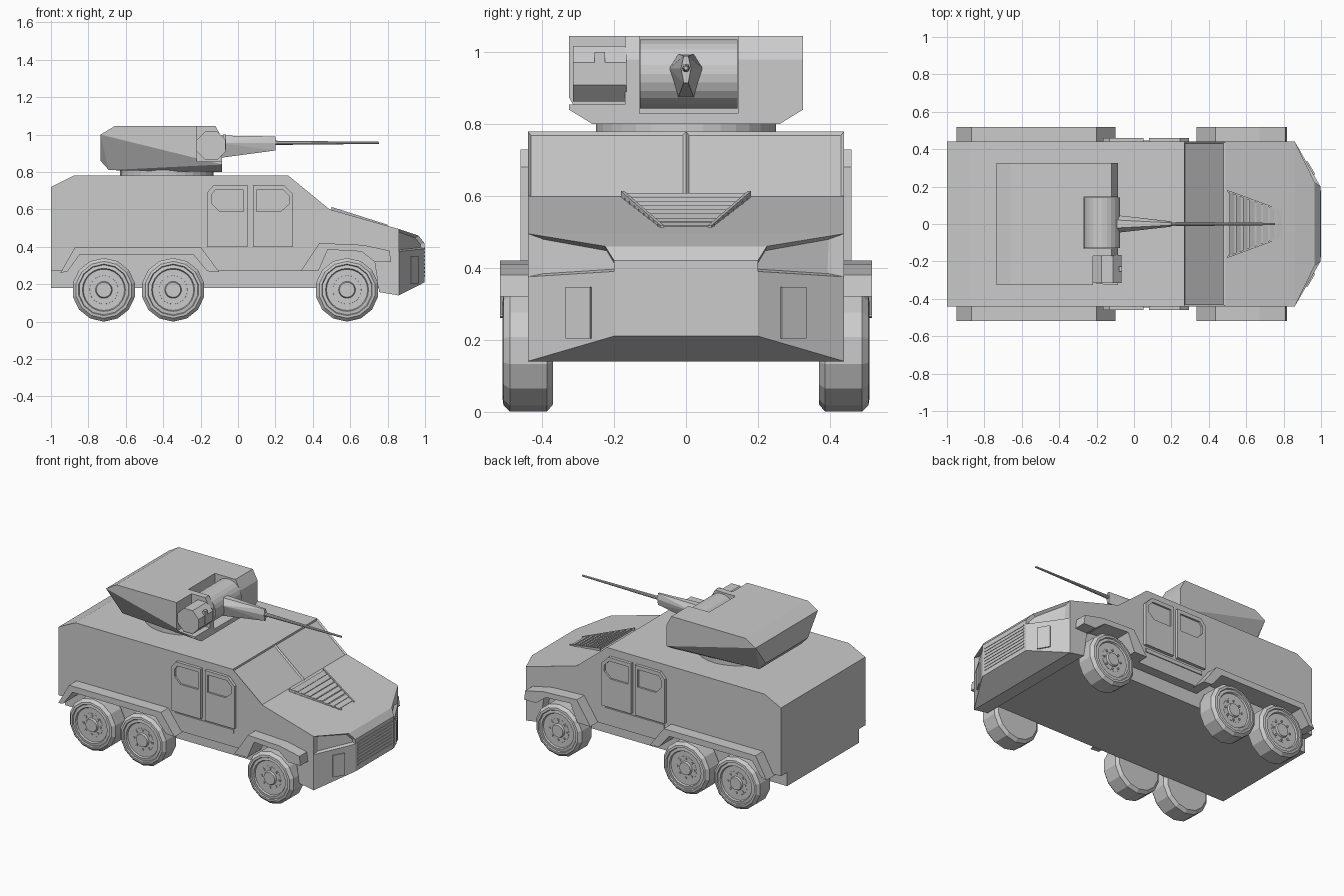
import bpy, bmesh
from math import pi, sin, cos, atan2
from mathutils import Vector

if "Cube" in bpy.data.objects:
    bpy.data.objects.remove(bpy.data.objects["Cube"])


def finish(name, bm):
    bmesh.ops.recalc_face_normals(bm, faces=bm.faces[:])
    me = bpy.data.meshes.new(name)
    bm.to_mesh(me)
    bm.free()
    ob = bpy.data.objects.new(name, me)
    bpy.context.collection.objects.link(ob)
    return ob


def mesh(verts, faces):
    bm = bmesh.new()
    vs = [bm.verts.new(v) for v in verts]
    for f in faces:
        bm.faces.new([vs[i] for i in f])
    bmesh.ops.recalc_face_normals(bm, faces=bm.faces[:])
    return bm


def prism_bm(profile, y0, y1):
    n = len(profile)
    verts = [(x, y, z) for y in (y0, y1) for x, z in profile]
    faces = [range(n), range(n, 2 * n)]
    faces += [(i, (i + 1) % n, n + (i + 1) % n, n + i) for i in range(n)]
    return mesh(verts, faces)


def prism(name, profile, y0, y1):
    return finish(name, prism_bm(profile, y0, y1))


def hull(name, pts):
    bm = bmesh.new()
    for p in pts:
        bm.verts.new(p)
    bmesh.ops.convex_hull(bm, input=bm.verts[:])
    return finish(name, bm)


def box(name, x0, x1, y0, y1, z0, z1):
    return prism(name, [(x0, z0), (x1, z0), (x1, z1), (x0, z1)], y0, y1)


def circle(cx, cz, r, n, a0=0.0):
    return [(cx + r * cos(a0 + 2 * pi * i / n), cz + r * sin(a0 + 2 * pi * i / n)) for i in range(n)]


def lathe(name, cx, cz, profile, n, s):
    # revolve (radius, y) points around a cross-vehicle axle
    verts = [(x, s * y, z) for r, y in profile for x, z in circle(cx, cz, r, n, -pi / 2)]
    faces = [(k * n + i, k * n + (i + 1) % n, (k + 1) * n + (i + 1) % n, (k + 1) * n + i)
             for k in range(len(profile) - 1) for i in range(n)]
    m = len(profile) - 1
    faces += [range(n), range(m * n, m * n + n)]
    return finish(name, mesh(verts, faces))


def cut(ob, cutter):
    cutter.hide_render = True
    cutter.hide_set(True)
    mod = ob.modifiers.new("cut", 'BOOLEAN')
    mod.operation = 'DIFFERENCE'
    mod.solver = 'EXACT'
    mod.object = cutter


# Hull with wheel arches and a two-pane windscreen
rear_arch = [(-.91, .27), (-.845, .36), (-.24, .36), (-.165, .27)]
front_arch = [(.43, .27), (.48, .385), (.66, .375), (.73, .32)]
bm = prism_bm([(-1, .27)] + rear_arch + front_arch +
              [(.755, .158), (.86, .14), (.86, .495), (.49, .60), (.27, .78), (-.88, .78), (-1, .72)],
              -.44, .44)
bmesh.ops.bisect_plane(bm, geom=bm.verts[:] + bm.edges[:] + bm.faces[:],
                       plane_co=(0, 0, 0), plane_no=(0, 1, 0))
bm.normal_update()
panes = [f for f in bm.faces if f.normal.x > .4 and f.normal.z > .5]
bmesh.ops.inset_individual(bm, faces=panes, thickness=.012, depth=-.008)
finish("hull", bm)
prism("lower_hull", [(-1, .18), (.78, .18), (.78, .5), (-1, .5)], -.375, .375)

# Tapered nose with recessed upper headlights
half = [(.86, .44, .495), (.965, .225, .46), (.997, .2, .42), (.997, .2, .21),
        (.86, .44, .14), (.86, .44, .375), (.997, .2, .39)]
verts = half + [(x, -y, z) for x, y, z in half]
faces = [(0, 1, 8, 7), (1, 2, 9, 8), (2, 6, 3, 10, 13, 9), (3, 4, 11, 10), (0, 5, 4, 11, 12, 7)]
for o in (0, 7):
    faces += [(o, o + 1, o + 2, o + 6, o + 5), (o + 5, o + 6, o + 3, o + 4)]
bm = mesh(verts, faces)
bm.faces.ensure_lookup_table()
bmesh.ops.inset_individual(bm, faces=[bm.faces[5], bm.faces[7]], thickness=.012, depth=-.02)
finish("nose", bm)

# Grille bars and lower lamps
for i in range(8):
    z = .24 + i * .021
    box("grille_bar", .99, 1.0, -.18, .18, z, z + .009)
for s in (-1, 1):
    lamp = box("lower_lamp", -.006, .006, -.04, .04, -.072, .072)
    lamp.location = (.943, s * .298, .275)
    lamp.rotation_euler.z = s * atan2(.14, .24)


# Bonnet louvre
def bonnet(x):
    return .60 - (x - .49) * .284


def vent_half(x):
    return .175 - .11 * (x - .5) / .3


for i in range(8):
    x = .51 + i * .036
    w, h = vent_half(x), .014 - i * .0013
    hull("vent_slat", [(x + dx, s * w, bonnet(x + dx) + dz) for s in (-1, 1)
                       for dx, dz in ((0, -.01), (0, h), (.026, -.01), (.026, .003))])
for s in (-1, 1):
    hull("vent_rail", [(x, s * (vent_half(x) + d), bonnet(x) + dz) for d in (-.004, .006)
                       for x, dz in ((.5, -.01), (.5, .016), (.8, -.01), (.8, .006))])

# Side parts: flares, doors, wheels
rear_flare = [(-.95, .26), (-.87, .4), (-.2, .4), (-.1, .265)]
front_flare = [(.335, .27), (.435, .42), (.67, .41), (.81, .38), (.818, .32)]
doors = {
    "rear_door": ([(-.165, .4), (.05, .4), (.05, .73), (-.13, .73), (-.165, .69)],
                  [(-.14, .63), (-.10, .59), (.03, .59), (.03, .705), (-.12, .705), (-.14, .68)]),
    "front_door": ([(.08, .4), (.295, .4), (.295, .68), (.245, .73), (.08, .73)],
                   [(.10, .59), (.23, .59), (.275, .63), (.275, .67), (.24, .705), (.10, .705)]),
}
tyre = [(.10, .37), (.15, .37), (.17, .387), (.17, .49), (.152, .508), (.138, .51), (.13, .495)]
rim = [(.12, .46), (.135, .502), (.115, .505), (.105, .485), (.082, .482), (.076, .496),
       (.045, .496), (.04, .508), (.01, .508)]
for s in (-1, 1):
    prism("rear_flare", rear_flare + rear_arch[::-1], s * .42, s * .518)
    prism("front_flare", front_flare + front_arch[::-1], s * .42, s * .518)
    for name, (outline, window) in doors.items():
        door = prism(name, outline, s * .43, s * .46)
        cut(door, prism(name + "_window_cutter", window, s * .448, s * .5))
    for x in (-.717, -.347, .583):
        lathe("tyre", x, .17, tyre, 14, s)
        lathe("rim", x, .17, rim, 24, s)
        for bx, bz in circle(x, .17, .062, 8):
            prism("wheel_bolt", circle(bx, bz, .007, 6), s * .49, s * .502)
    prism("side_step", [(-.15, .36), (.28, .36), (.28, .385), (-.15, .385)], s * .43, s * .446)

# Turret ring
bpy.ops.mesh.primitive_cylinder_add(vertices=32, radius=.25, depth=.06, location=(-.38, 0, .795))
bpy.context.object.name = "turret_ring"

# Turret shell, notched for the gun and the sight
turret = hull("turret", [(x, s * y, z) for s in (-1, 1) for x, y, z in (
    (-.66, .325, 1.045), (-.12, .325, 1.045), (-.085, .325, .98), (-.085, .325, .84),
    (-.735, .325, 1.0), (-.735, .22, .86), (-.69, .22, .81), (-.085, .26, .80))])
cut(turret, box("gun_slot_cutter", -.27, .1, -.13, .145, .83, 1.2))
cut(turret, box("sight_notch_cutter", -.22, .1, -.5, -.17, .855, 1.2))

# Gun: drum, hexagonal sleeve, barrel
drum = prism("gun_drum", circle(-.17, .94, .096, 24), -.128, .143)
sections = ((-.10, .048, .875, .955, .995), (.2, .014, .915, .955, .99))
hull("gun_sleeve", [(x, s * w * k, z) for x, w, lo, mid, hi in sections
                    for s in (-1, 1) for z, k in ((lo, .45), (mid, 1), (hi, .45))])
bpy.ops.mesh.primitive_cone_add(vertices=10, radius1=.012, radius2=.006, depth=.575,
                                location=(.4675, 0, .956), rotation=(0, pi / 2, 0))
bpy.context.object.name = "gun_barrel"

# Octagonal sight with a lens slit
prism("sight", circle(-.143, .94, .083, 8, pi / 8), -.315, -.165)
box("sight_lens", -.08, -.063, -.255, -.226, .92, 1.0)
